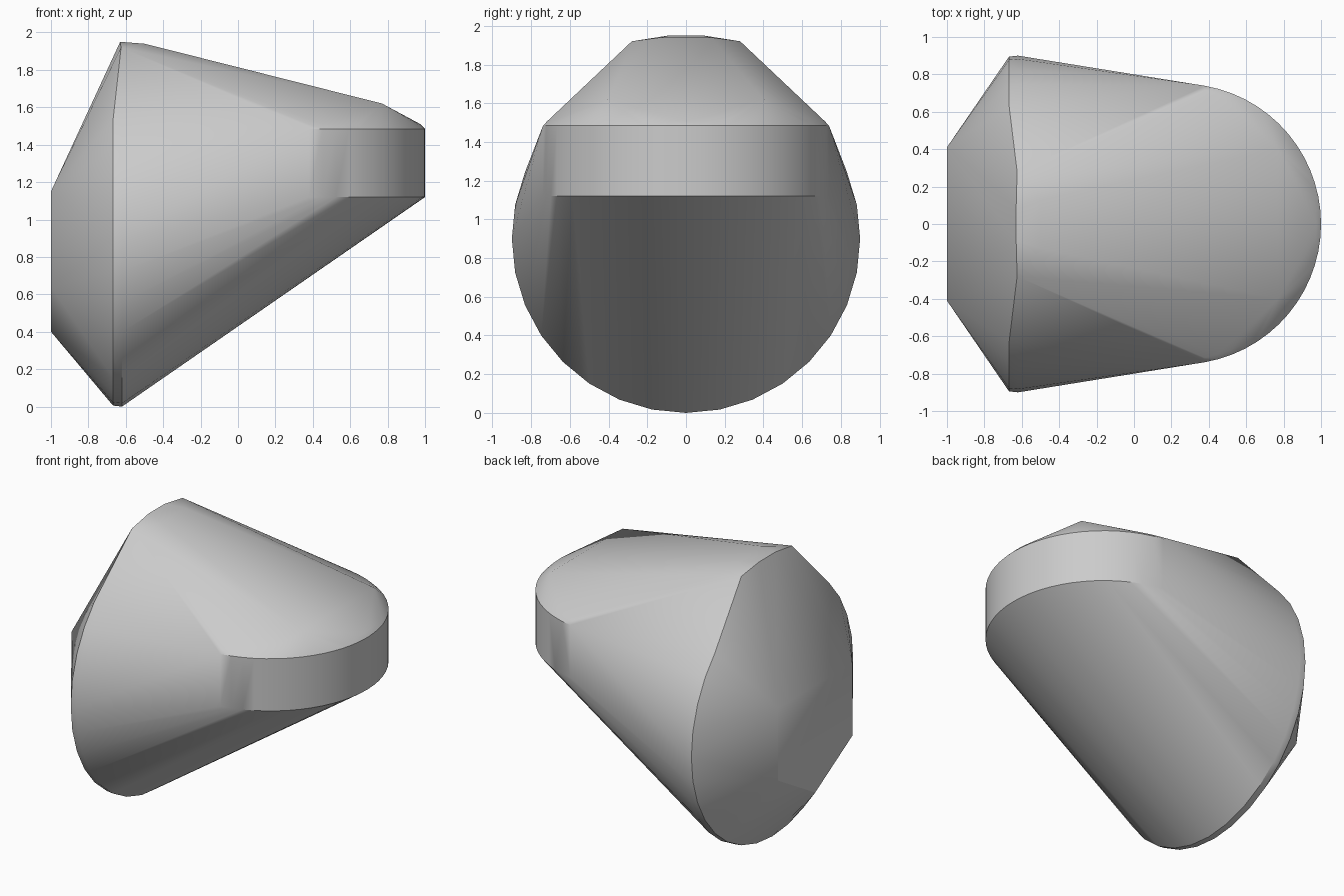
import bpy, bmesh
from math import sin, cos, pi, radians

cube = bpy.data.objects.get("Cube")
if cube:
    bpy.data.objects.remove(cube, do_unlink=True)

grey = bpy.data.materials.new("plain grey")
grey.use_nodes = True
colour = (0.6, 0.6, 0.6, 1)
grey.diffuse_color = colour
grey.node_tree.nodes["Principled BSDF"].inputs["Base Color"].default_value = colour


def upright_ring(x, radius, z, count=32):
    return [(x, radius * sin(2 * pi * i / count), z - radius * cos(2 * pi * i / count))
            for i in range(count)]


def nose_arc(radius, z, count=28):
    return [(0.25 + radius * cos(a), radius * sin(a), z)
            for a in (radians(-80 + 160 * i / count) for i in range(count + 1))]


def mirrored(x, y, z):
    return [(x, y, z), (x, -y, z)]


# Large thin disc near the end
points = upright_ring(-0.668, 0.895, 0.9) + upright_ring(-0.62, 0.9, 0.9)
# Rounded nose band with a softened upper rim
points += nose_arc(0.75, 1.12) + nose_arc(0.75, 1.485) + nose_arc(0.725, 1.51)
# Two shoulders above the nose
points += mirrored(0.77, 0.4, 1.62)
# Crest over the disc
points += mirrored(-0.625, 0.28, 1.92) + mirrored(-0.63, 0.09, 1.95)
points += mirrored(-0.5, 0.13, 1.94)
# Small five-sided end plate
points += mirrored(-1, 0.41, 1.15) + mirrored(-1, 0.41, 0.64) + [(-1, 0, 0.4)]

# Wrap one tight skin around all the sections
bm = bmesh.new()
for p in points:
    bm.verts.new(p)
hull = bmesh.ops.convex_hull(bm, input=bm.verts)
unused = {g for g in hull["geom_interior"] + hull["geom_unused"]
          if isinstance(g, bmesh.types.BMVert)}
bmesh.ops.delete(bm, geom=list(unused), context="VERTS")
bmesh.ops.dissolve_limit(bm, angle_limit=radians(0.5), verts=bm.verts, edges=bm.edges)
bmesh.ops.recalc_face_normals(bm, faces=bm.faces)

mesh = bpy.data.meshes.new("body")
bm.to_mesh(mesh)
bm.free()
mesh.materials.append(grey)
body = bpy.data.objects.new("body", mesh)
bpy.context.collection.objects.link(body)
bpy.context.view_layer.objects.active = body
body.select_set(True)
bpy.ops.object.shade_smooth_by_angle(angle=radians(30))
